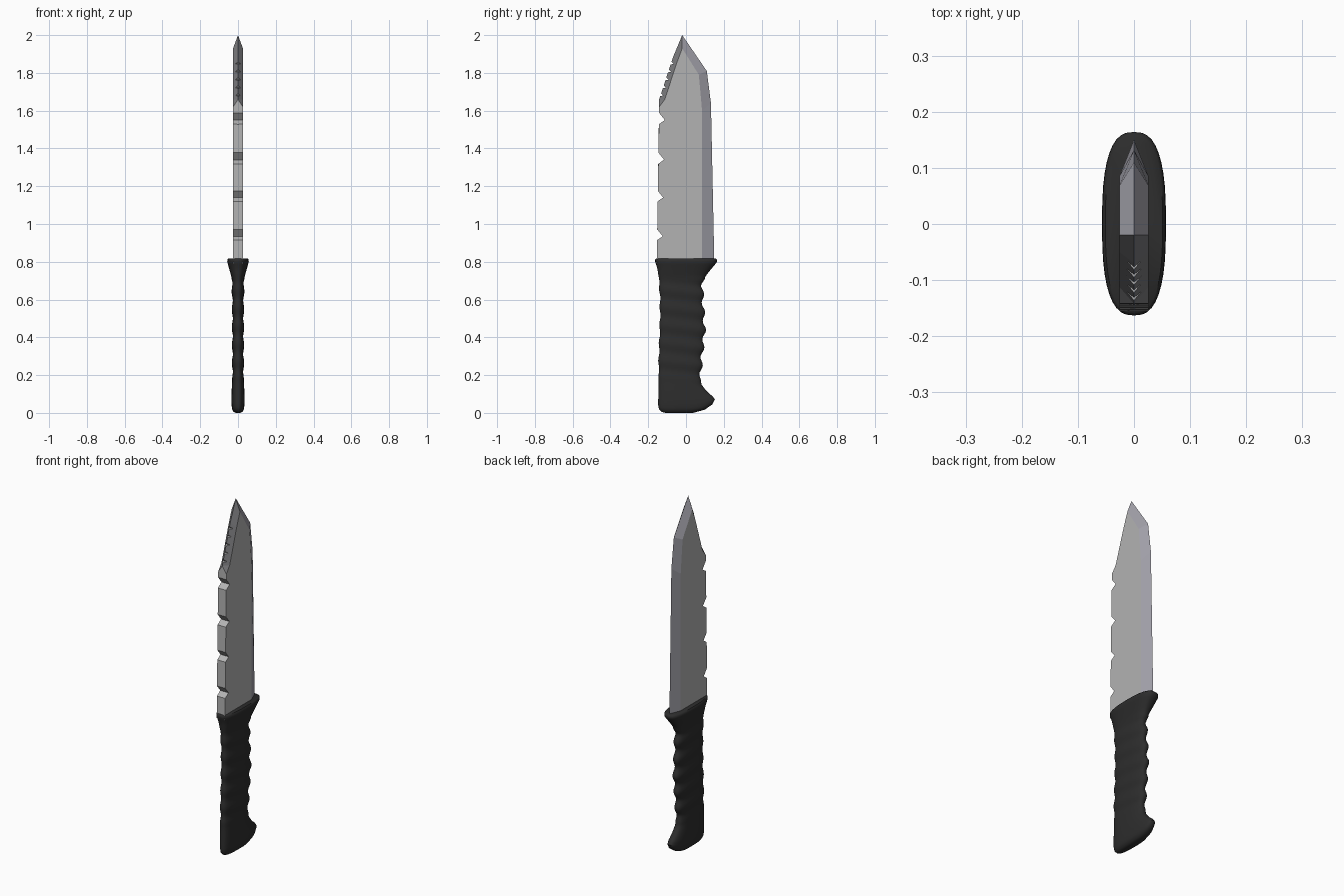
import bpy, bmesh, math

if "Cube" in bpy.data.objects:
    bpy.data.objects.remove(bpy.data.objects["Cube"])


def material(name, rgb):
    m = bpy.data.materials.new(name)
    m.diffuse_color = (*rgb, 1)
    m.use_nodes = True
    m.node_tree.nodes["Principled BSDF"].inputs["Base Color"].default_value = m.diffuse_color
    return m


steel = material("light steel", (0.45, 0.45, 0.45))
edge_steel = material("edge steel", (0.36, 0.355, 0.40))
dark_steel = material("dark steel", (0.20, 0.20, 0.21))
rubber = material("black rubber", (0.026, 0.026, 0.026))


def make_object(name, bm, mats):
    bmesh.ops.remove_doubles(bm, verts=bm.verts[:], dist=1e-5)
    bmesh.ops.recalc_face_normals(bm, faces=bm.faces[:])
    me = bpy.data.meshes.new(name)
    bm.to_mesh(me)
    bm.free()
    ob = bpy.data.objects.new(name, me)
    bpy.context.collection.objects.link(ob)
    for m in mats:
        me.materials.append(m)
    return ob


# Blade: flat sides, ground cutting edge, ground false edge, flat spine
HX = 0.026
E = [(0.15, 0.79), (0.132, 1.64), (0.11, 1.81)]         # cutting edge
B = [(0.085, 0.79), (0.085, 1.60), (0.068, 1.79)]       # bevel line
TIP, TIN = (-0.02, 2.0), (-0.02, 1.93)
F = [(-0.142, 1.66), (-0.07, 1.88)]                     # false edge
S = [(-0.155, 0.79), (-0.142, 1.62), (-0.112, 1.66), (-0.05, 1.85)]
bm = bmesh.new()


def face(points, mat):
    f = bm.faces.new([bm.verts.new(p) for p in points])
    f.material_index = mat


for s in (-1, 1):
    out = lambda p: (s * HX, *p)
    mid = lambda p: (0, *p)
    face([out(p) for p in B + [TIN] + S[::-1]], 0)
    for i in (0, 1):
        face([mid(E[i]), mid(E[i + 1]), out(B[i + 1]), out(B[i])], 1)
    face([mid(E[2]), mid(TIP), out(TIN), out(B[2])], 1)
    face([mid(TIP), mid(F[1]), out(S[3]), out(TIN)], 2)
    face([mid(F[1]), mid(F[0]), out(S[2]), out(S[3])], 2)
    face([mid(F[0]), out(S[1]), out(S[2])], 2)
    face([mid(E[0]), out(B[0]), out(S[0]), mid(S[0])], 0)
    face([mid(S[0]), out(S[0]), out(S[1]), mid(F[0])], 0)
blade = make_object("blade", bm, [steel, edge_steel, dark_steel])

# Spine notches and saw teeth, cut by wedges
bm = bmesh.new()


def wedge(y, z, depth, down, up, slope=0.0):
    """Triangle with its apex at (y, z), opening towards -y."""
    k = 2.0
    tri = [(y, z), (y - depth * k, z - down * k - slope), (y - depth * k, z + up * k - slope)]
    rings = [[bm.verts.new((x, *p)) for p in tri] for x in (-0.06, 0.06)]
    bm.faces.new(rings[0])
    bm.faces.new(rings[1][::-1])
    for i in range(3):
        j = (i + 1) % 3
        bm.faces.new([rings[0][i], rings[0][j], rings[1][j], rings[1][i]])


for y, z in ((-0.123, 0.935), (-0.121, 1.14), (-0.116, 1.34), (-0.112, 1.55)):
    wedge(y, z, 0.032, 0.022, 0.04)
for i in range(5):
    t = 0.09 + i * 0.19
    y = F[0][0] + t * (F[1][0] - F[0][0])
    z = F[0][1] + t * (F[1][1] - F[0][1])
    wedge(y + 0.016, z, 0.016, 0.002, 0.017)
cutter = make_object("notch_cutter", bm, [steel])
cutter.hide_render = True
mod = blade.modifiers.new("notches", "BOOLEAN")
mod.operation = "DIFFERENCE"
mod.solver = "EXACT"
mod.object = cutter
bpy.context.view_layer.objects.active = blade
bpy.ops.object.modifier_apply(modifier="notches")
bpy.data.objects.remove(cutter)

# Handle: lofted rounded sections (z, back y, front y, half width, front lift)
SECTIONS = [
    (0.0, -0.11, 0.04, 0.012, 0.03), (0.006, -0.13, 0.10, 0.024, 0.03),
    (0.02, -0.143, 0.14, 0.031, 0.03), (0.04, -0.147, 0.153, 0.034, 0.03),
    (0.07, -0.147, 0.142, 0.035, 0.02), (0.11, -0.146, 0.11, 0.034, 0.01),
    (0.15, -0.145, 0.082, 0.032, 0), (0.19, -0.145, 0.076, 0.030, 0),
    (0.30, -0.144, 0.085, 0.030, 0), (0.44, -0.139, 0.099, 0.030, 0),
    (0.56, -0.137, 0.092, 0.030, 0), (0.67, -0.140, 0.086, 0.031, 0),
    (0.72, -0.145, 0.100, 0.035, 0), (0.76, -0.151, 0.132, 0.046, 0),
    (0.785, -0.158, 0.153, 0.053, 0), (0.80, -0.163, 0.164, 0.057, 0),
    (0.812, -0.163, 0.164, 0.056, 0), (0.818, -0.157, 0.157, 0.051, 0)]
N = 40
rows = []
for a, b in zip(SECTIONS, SECTIONS[1:]):
    n = max(1, round((b[0] - a[0]) / 0.012))
    rows += [[p + (q - p) * i / n for p, q in zip(a, b)] for i in range(n)]
rows.append(list(SECTIONS[-1]))
bm = bmesh.new()
rings = []
for z, y0, y1, hx, lift in rows:
    ring = []
    grip = max(0, min(1, (z - 0.17) / 0.04, (0.73 - z) / 0.04))
    for k in range(N):
        a = 2 * math.pi * k / N
        c, s = math.cos(a), math.sin(a)
        u = math.copysign(abs(c) ** 0.75, c)
        v = math.copysign(abs(s) ** 0.75, s)
        y = (y0 + y1) / 2 + v * (y1 - y0) / 2
        # slanted finger ripples around the grip
        w = grip * math.cos(2 * math.pi * (z + 0.12 * y - 0.45) / 0.095)
        x = u * (hx + 0.003 * w)
        y += v * w * (0.008 if v > 0 else 0.003)
        dz = lift * max(0, (y - 0.02) / 0.13) ** 2
        ring.append(bm.verts.new((x, y, z + dz)))
    rings.append(ring)
for p, q in zip(rings, rings[1:]):
    for k in range(N):
        j = (k + 1) % N
        bm.faces.new([p[k], p[j], q[j], q[k]])
bm.faces.new(rings[0][::-1])
bm.faces.new(rings[-1])
handle = make_object("handle", bm, [rubber])
bpy.ops.object.select_all(action="DESELECT")
handle.select_set(True)
bpy.context.view_layer.objects.active = handle
bpy.ops.object.shade_smooth_by_angle(angle=math.radians(50))
